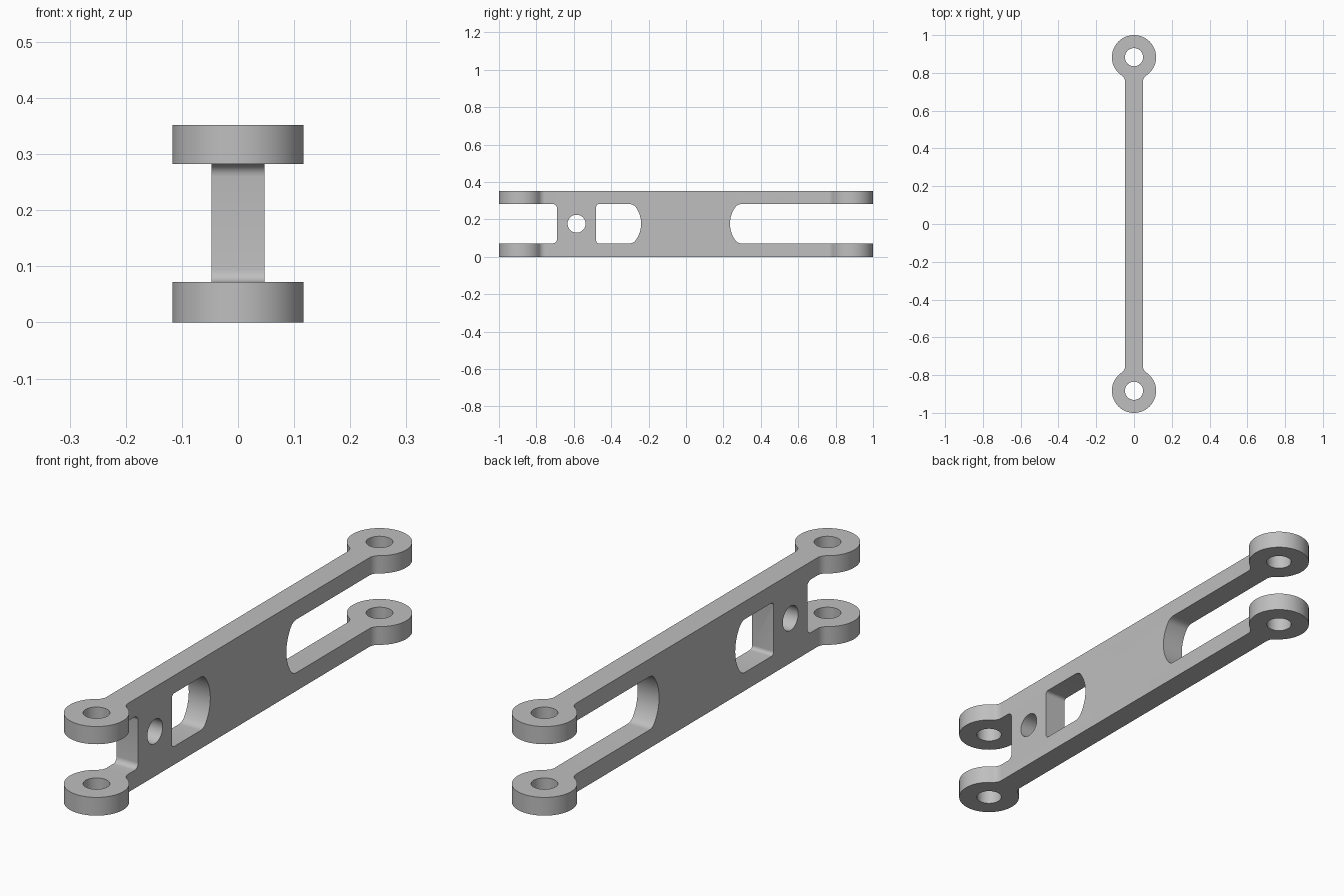
import bpy, bmesh
from math import sin, cos, radians, degrees, atan2, sqrt
from mathutils import Vector

cube = bpy.data.objects.get("Cube")
if cube:
    bpy.data.objects.remove(cube, do_unlink=True)

HEIGHT = 0.352
MID = HEIGHT / 2 + 0.001
EYE_Y, EYE_R, BAR = 0.883, 0.117, 0.047     # end eyes and half thickness of the bar
HOLE_R = 0.048
SLOT = 0.105                                # half height of the openings

grey = bpy.data.materials.new("satin grey")
grey.use_nodes = True
grey.diffuse_color = (0.52, 0.52, 0.52, 1)
grey.node_tree.nodes["Principled BSDF"].inputs["Base Color"].default_value = (0.52, 0.52, 0.52, 1)


def arc(cx, cy, r, start, end, steps=12):
    angles = [radians(start + (end - start) * i / steps) for i in range(steps + 1)]
    return [(cx + r * cos(a), cy + r * sin(a)) for a in angles]


def prism(name, points, to_3d, offset):
    """Extrude a flat outline along an offset vector."""
    bm = bmesh.new()
    face = bm.faces.new([bm.verts.new(to_3d(*p)) for p in points])
    extruded = bmesh.ops.extrude_face_region(bm, geom=[face])["geom"]
    moved = [v for v in extruded if isinstance(v, bmesh.types.BMVert)]
    bmesh.ops.translate(bm, verts=moved, vec=Vector(offset))
    bmesh.ops.recalc_face_normals(bm, faces=bm.faces)
    mesh = bpy.data.meshes.new(name)
    bm.to_mesh(mesh)
    bm.free()
    obj = bpy.data.objects.new(name, mesh)
    bpy.context.collection.objects.link(obj)
    mesh.materials.append(grey)
    return obj


# Link outline seen from above: two round eyes blended into a thin bar
fillet = 0.04
fx = BAR + fillet
fy = EYE_Y - sqrt((EYE_R + fillet) ** 2 - fx ** 2)
lean = degrees(atan2(EYE_Y - fy, fx))
half = (arc(fx, fy, fillet, 180, 180 - lean, 8)
        + arc(0, EYE_Y, EYE_R, -lean, 180 + lean, 72)[1:-1]
        + arc(-fx, fy, fillet, lean, 0, 8))
outline = half + [(-x, -y) for x, y in half]
link = prism("link_body", outline, lambda x, y: (x, y, 0), (0, 0, HEIGHT))


# Side openings, drawn as (y, z) outlines with z measured from mid height
def bowed_end(apex, radius=0.15, corner=0.04):
    """Bowed end with blended corners, facing -y, from top to bottom."""
    cy = apex + radius
    kz = SLOT - corner
    ky = cy - sqrt((radius - corner) ** 2 - kz ** 2)
    tilt = degrees(atan2(kz, cy - ky))
    return (arc(ky, kz, corner, 90, 180 - tilt, 8)
            + arc(cy, 0, radius, 180 - tilt, 180 + tilt, 16)[1:-1]
            + arc(ky, -kz, corner, 180 + tilt, 270, 8))


def square_end(y, corner, side):
    """Straight end with rounded corners; side is the way the opening runs."""
    k = SLOT - corner
    pts = arc(corner, k, corner, 90, 180, 6) + arc(corner, -k, corner, 180, 270, 6)
    return [(y + side * a, b) for a, b in pts]


rear_slot = bowed_end(0.235) + [(1.2, -SLOT), (1.2, SLOT)]
front_slot = square_end(-0.69, 0.022, -1) + [(-1.2, -SLOT), (-1.2, SLOT)]
window = square_end(-0.48, 0.014, 1) + [(-y, z) for y, z in reversed(bowed_end(0.24))]
cross_hole = arc(-0.585, 0, HOLE_R, 0, 360, 48)[:-1]

cutters = [prism(name + "_cutter", pts, lambda y, z: (-0.3, y, MID + z), (0.6, 0, 0))
           for name, pts in (("rear_slot", rear_slot), ("front_slot", front_slot),
                             ("window", window), ("cross_hole", cross_hole))]

# Pin holes through the eyes
for name, y in (("front_pin", -EYE_Y), ("rear_pin", EYE_Y)):
    ring = arc(0, y, HOLE_R, 0, 360, 48)[:-1]
    cutters.append(prism(name + "_cutter", ring, lambda x, v: (x, v, -0.1), (0, 0, HEIGHT + 0.2)))

# Cut the openings, then drop the helpers
bpy.context.view_layer.objects.active = link
link.select_set(True)
for cutter in cutters:
    cutter.hide_render = True
    cut = link.modifiers.new(cutter.name, "BOOLEAN")
    cut.operation, cut.solver, cut.object = "DIFFERENCE", "EXACT", cutter
    bpy.ops.object.modifier_apply(modifier=cut.name)
    bpy.data.objects.remove(cutter, do_unlink=True)

bpy.ops.object.shade_smooth_by_angle(angle=radians(30))
